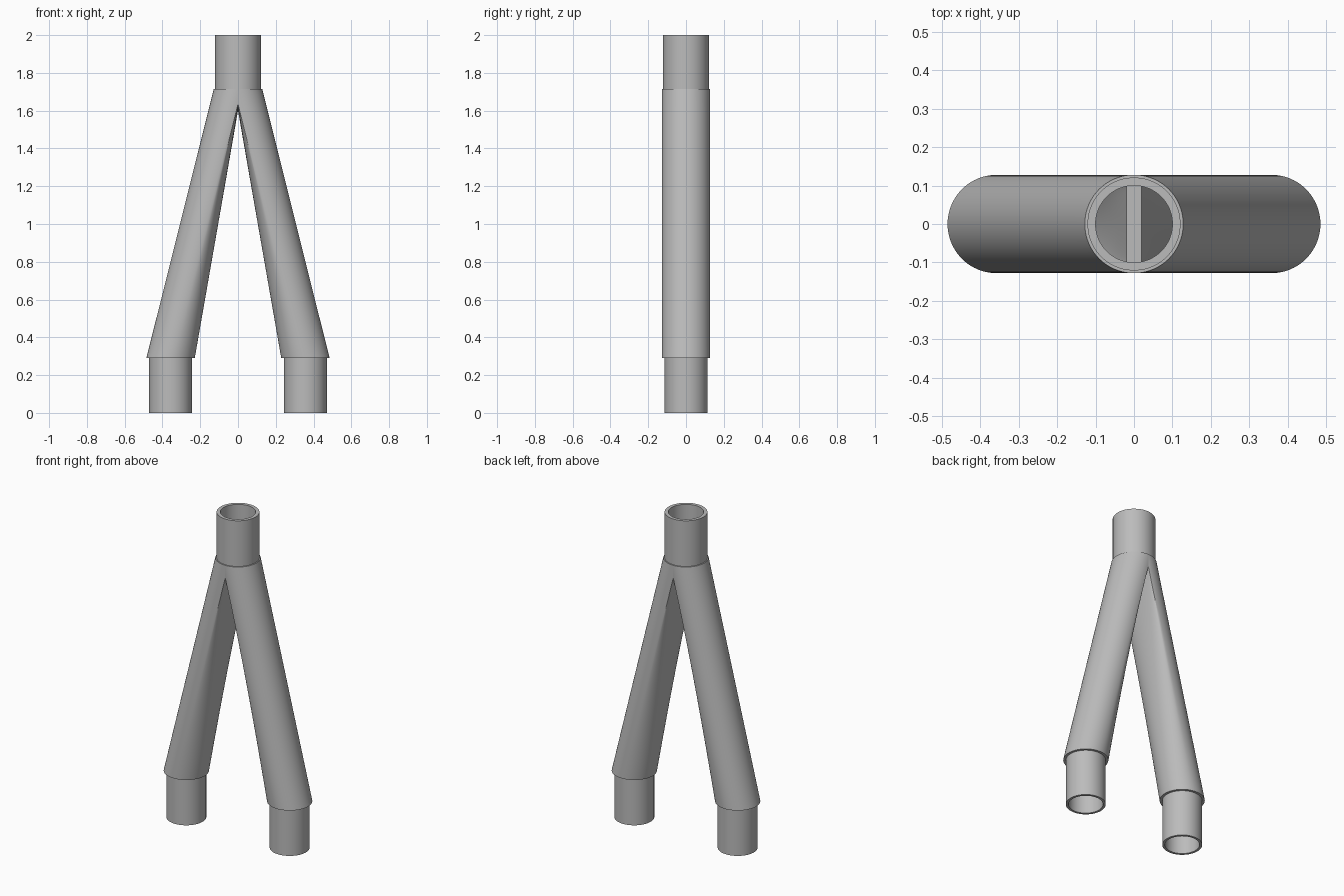
import bpy, bmesh, math

if "Cube" in bpy.data.objects:
    bpy.data.objects.remove(bpy.data.objects["Cube"], do_unlink=True)

SEGMENTS = 80
LOW, HIGH, TOP = 0.29, 1.715, 2.0
SPREAD = 0.357
LEG_R, BORE_R = 0.128, 0.1

grey = bpy.data.materials.new("plain grey")
grey.use_nodes = True
grey.diffuse_color = (0.5, 0.5, 0.5, 1)
grey.node_tree.nodes["Principled BSDF"].inputs["Base Color"].default_value = (0.5, 0.5, 0.5, 1)


def section(radius, z, cx=0, side=1, clip=None):
    """Horizontal circle; clip flattens its inner side into a chord."""
    points = []
    for i in range(SEGMENTS):
        a = math.tau * i / SEGMENTS
        x = radius * math.cos(a)
        if clip is not None:
            x = max(x, clip)
        points.append((side * (cx + x), radius * math.sin(a), z))
    return points


def hollow_loft(name, sections):
    """Join sections in a closed loop, giving a tube with wall thickness."""
    bm = bmesh.new()
    rings = [[bm.verts.new(p) for p in s] for s in sections]
    for k, ring in enumerate(rings):
        following = rings[(k + 1) % len(rings)]
        for i in range(SEGMENTS):
            j = (i + 1) % SEGMENTS
            bm.faces.new((ring[i], ring[j], following[j], following[i]))
    bmesh.ops.recalc_face_normals(bm, faces=bm.faces)
    mesh = bpy.data.meshes.new(name)
    bm.to_mesh(mesh)
    bm.free()
    mesh.materials.append(grey)
    obj = bpy.data.objects.new(name, mesh)
    bpy.context.collection.objects.link(obj)
    bpy.ops.object.select_all(action='DESELECT')
    obj.select_set(True)
    bpy.context.view_layer.objects.active = obj
    bpy.ops.object.shade_smooth_by_angle(angle=math.radians(30))


def socket(name, outer, inner, z0, z1, cx=0):
    hollow_loft(name, [section(outer, z0, cx), section(outer, z1, cx),
                       section(inner, z1, cx), section(inner, z0, cx)])


# Single socket at the top
socket("top_socket", 0.121, BORE_R, HIGH, TOP)

# Two branches, each blending from a half-round top to a round foot
chord = LEG_R * math.sin(math.radians(9))
for label, side in (("left", 1), ("right", -1)):
    socket(label + "_bottom_socket", 0.113, 0.098, 0, LOW, side * SPREAD)

    def blend(radius, clip):
        """Sections from foot to top, evenly spaced for clean shading."""
        foot = section(radius, LOW, SPREAD, side)
        head = section(radius, HIGH, 0, side, clip)
        steps = 12
        return [[tuple(a + (b - a) * t / steps for a, b in zip(p, q))
                 for p, q in zip(foot, head)] for t in range(steps + 1)]

    outside = blend(LEG_R, -chord)
    inside = blend(BORE_R, chord)
    hollow_loft(label + "_branch", outside + inside[::-1])
